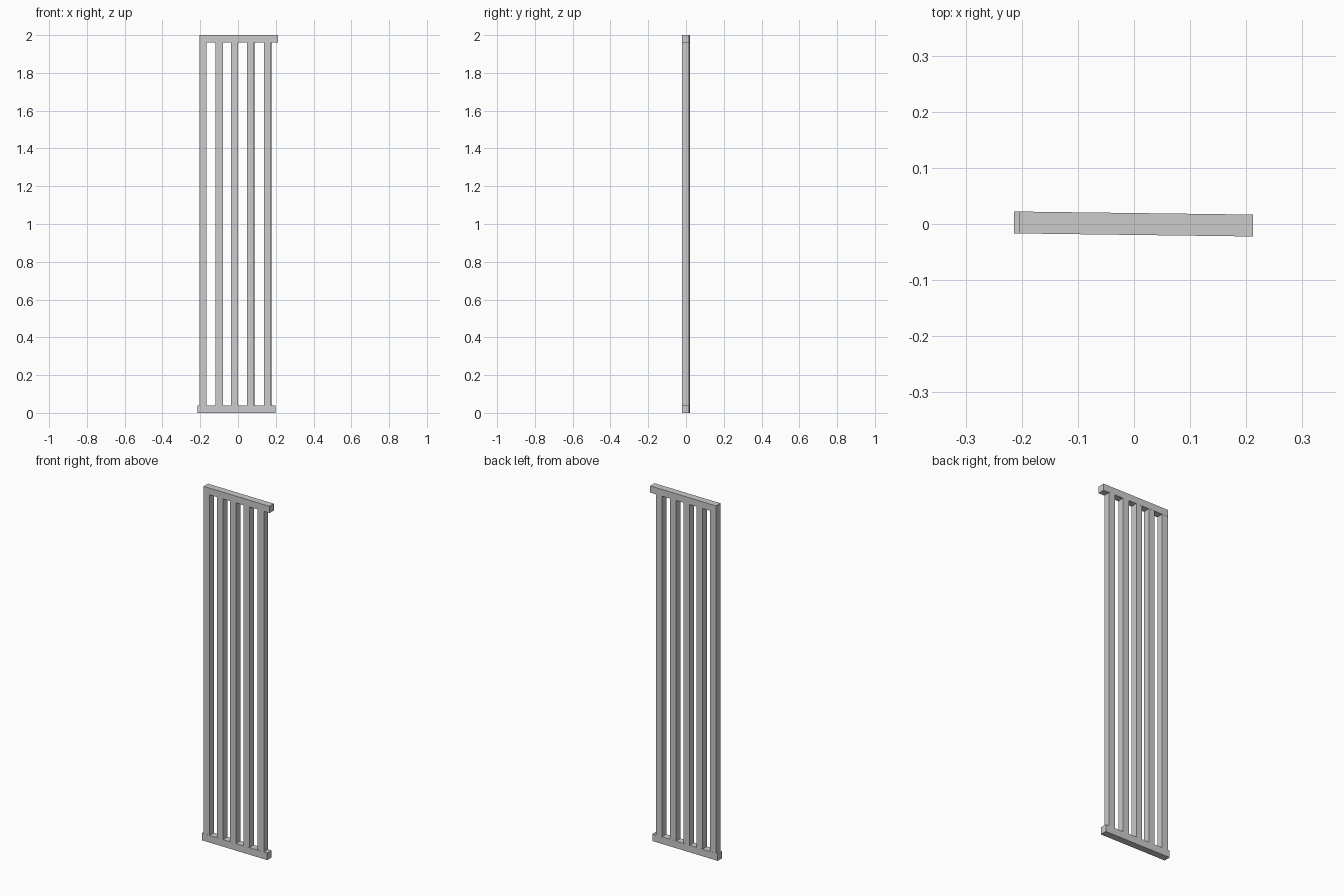
import bpy
import math

if "Cube" in bpy.data.objects:
    bpy.data.objects.remove(bpy.data.objects["Cube"])

YAW = -0.013  # the whole panel is turned very slightly about z


def box(name, x0, x1, z0, z1, depth):
    """Box between two x and two z limits, lying along the panel line."""
    cx = (x0 + x1) / 2
    bpy.ops.mesh.primitive_cube_add(
        size=1,
        location=(cx, cx * math.tan(YAW), (z0 + z1) / 2),
        rotation=(0, 0, YAW))
    ob = bpy.context.object
    ob.name = name
    ob.scale = (x1 - x0, depth, z1 - z0)
    return ob


# horizontal rails, the top one shifted a little to the right
box("bottom_rail", -0.214, 0.198, 0.0, 0.04, 0.039)
box("top_rail", -0.203, 0.212, 1.962, 2.0, 0.039)

# upright bars running through both rails
for i, x in enumerate((-0.185, -0.099, -0.018, 0.067, 0.157)):
    box(f"upright_bar_{i + 1}", x - 0.019, x + 0.019, 0.001, 1.999, 0.038)
